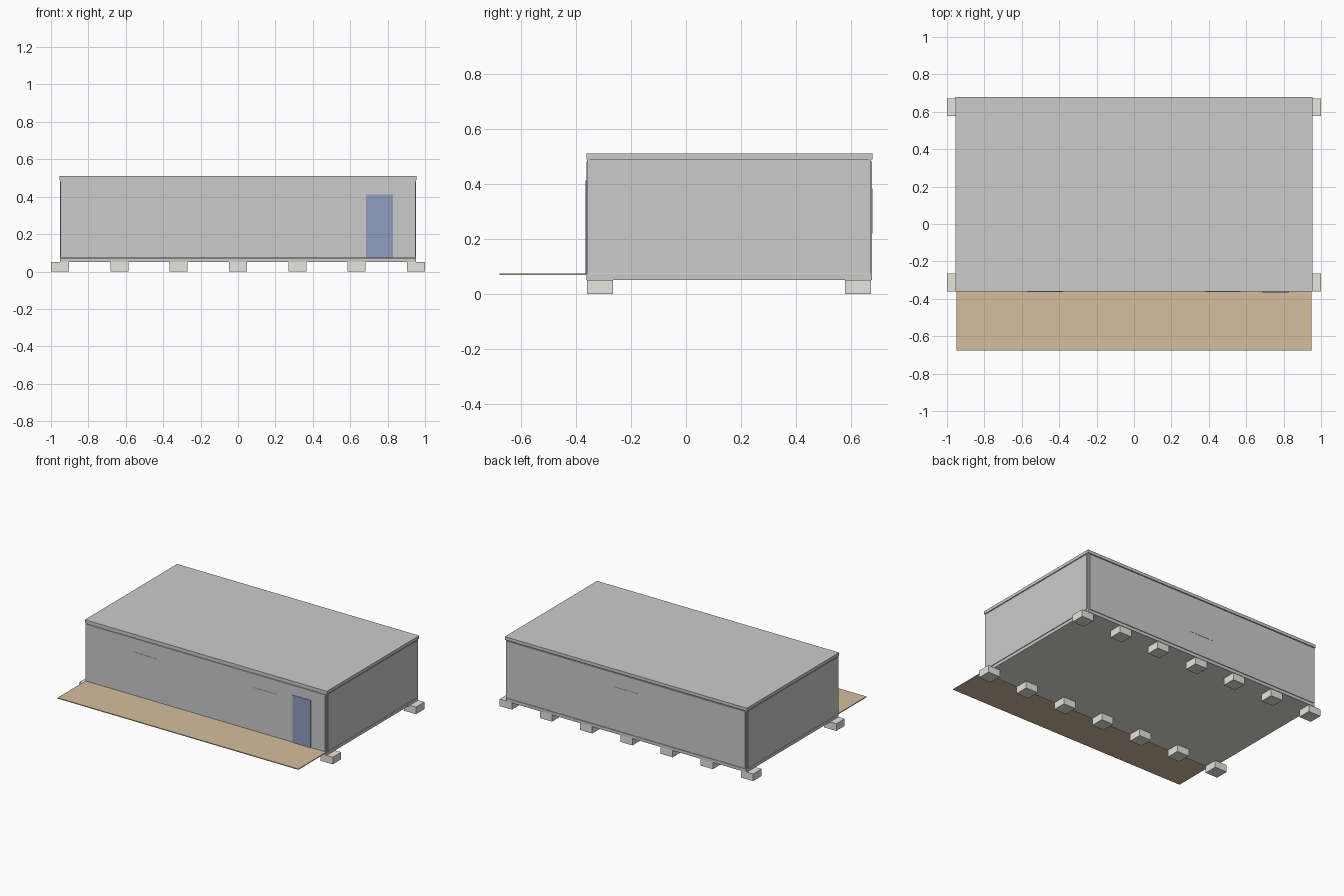
import bpy
import bmesh
from mathutils import Vector

if "Cube" in bpy.data.objects:
    bpy.data.objects.remove(bpy.data.objects["Cube"])


def material(name, color):
    m = bpy.data.materials.new(name)
    m.diffuse_color = (*color, 1)
    m.use_nodes = True
    m.node_tree.nodes["Principled BSDF"].inputs["Base Color"].default_value = m.diffuse_color
    return m


def box(name, x, y, z, mat=None):
    """Box from (min, max) ranges on each axis."""
    lo, hi = Vector((x[0], y[0], z[0])), Vector((x[1], y[1], z[1]))
    bm = bmesh.new()
    bmesh.ops.create_cube(bm, size=1)
    bmesh.ops.scale(bm, vec=hi - lo, verts=bm.verts)
    bmesh.ops.translate(bm, vec=(lo + hi) / 2, verts=bm.verts)
    mesh = bpy.data.meshes.new(name)
    bm.to_mesh(mesh)
    bm.free()
    obj = bpy.data.objects.new(name, mesh)
    bpy.context.collection.objects.link(obj)
    if mat:
        mesh.materials.append(mat)
    return obj


wood = material("deck_wood", (0.66, 0.52, 0.34))
blue = material("door_blue", (0.28, 0.34, 0.53))
concrete = material("concrete", (0.79, 0.78, 0.73))

FRONT, BACK, SIDE = -0.362, 0.676, 0.955

# Floor, recessed core and overhanging roof slab
box("floor_slab", (-0.948, 0.948), (FRONT + 0.002, BACK - 0.006), (0.05, 0.075), concrete)
box("wall_core", (-0.948, 0.948), (FRONT + 0.006, BACK - 0.006), (0.075, 0.49))
box("roof", (-SIDE, SIDE), (FRONT, BACK + 0.002), (0.488, 0.51))

# Wall panels, leaving narrow grooves at the corners and under the roof
panel_z = (0.075, 0.481)
box("front_wall", (-0.938, 0.938), (FRONT, FRONT + 0.02), panel_z)
box("back_wall", (-0.938, 0.938), (BACK - 0.02, BACK), panel_z)
for side, s in (("left", -1), ("right", 1)):
    box(side + "_wall", sorted((s * 0.935, s * 0.953)),
        (FRONT + 0.016, BACK - 0.016), panel_z)
    # Corner posts
    for end, y in (("front", FRONT + 0.003), ("back", BACK - 0.013)):
        box(f"{end}_{side}_post", sorted((s * 0.94, s * 0.95)),
            (y, y + 0.01), (0.06, 0.49))
# Bottom rails
for name, y in (("front", FRONT + 0.001), ("back", BACK - 0.007)):
    box(name + "_rail", (-0.949, 0.949), (y, y + 0.006), (0.05, 0.072))
for side, s in (("left", -1), ("right", 1)):
    box(side + "_rail", sorted((s * 0.943, s * 0.951)),
        (FRONT + 0.007, BACK - 0.007), (0.05, 0.072))

# Shallow window panels
win_z = (0.22, 0.383)
for name, x in (("left", -0.475), ("right", 0.475)):
    box(name + "_front_window", (x - 0.095, x + 0.095), (FRONT - 0.002, FRONT + 0.005), win_z)
box("back_window", (-0.095, 0.095), (BACK - 0.005, BACK + 0.002), win_z)

# Door and deck
box("door", (0.685, 0.828), (FRONT - 0.004, FRONT + 0.005), (0.074, 0.412), blue)
box("deck", (-0.95, 0.95), (-0.677, FRONT + 0.002), (0.069, 0.075), wood)

# Two rows of foundation blocks
for row, y in (("front", -0.36), ("back", 0.577)):
    for i in range(7):
        x = -0.952 + i * 0.952 / 3
        box(f"{row}_foundation_block_{i + 1}", (x - 0.048, x + 0.048),
            (y, y + 0.095), (0, 0.051), concrete)
